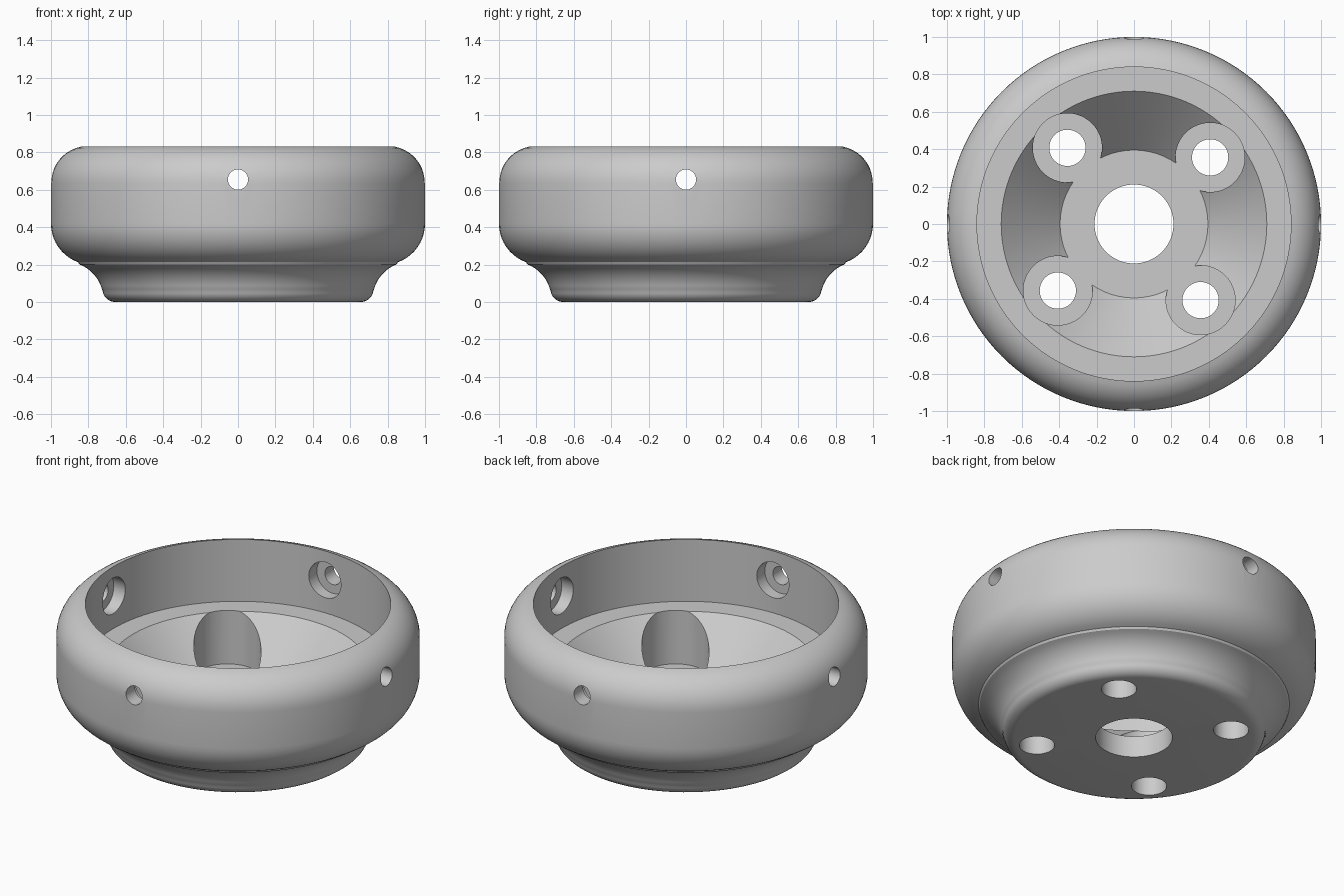
import bpy, bmesh, math
from mathutils import Matrix, Vector

if "Cube" in bpy.data.objects:
    bpy.data.objects.remove(bpy.data.objects["Cube"])

SEG = 128

grey = bpy.data.materials.new("plain_grey")
grey.diffuse_color = (0.6, 0.6, 0.6, 1)
grey.use_nodes = True
grey.node_tree.nodes["Principled BSDF"].inputs["Base Color"].default_value = grey.diffuse_color


def arc(cx, cz, r, a0, a1, n):
    """Points along an arc, angles in degrees."""
    out = []
    for i in range(n + 1):
        a = math.radians(a0 + (a1 - a0) * i / n)
        out.append((cx + r * math.cos(a), cz + r * math.sin(a)))
    return out


def finish(bm, name):
    bmesh.ops.recalc_face_normals(bm, faces=bm.faces)
    me = bpy.data.meshes.new(name)
    bm.to_mesh(me)
    bm.free()
    me.materials.append(grey)
    ob = bpy.data.objects.new(name, me)
    bpy.context.collection.objects.link(ob)
    return ob


def lathe(profile, name):
    """Revolve a closed (radius, z) profile around the z axis."""
    bm = bmesh.new()
    rings = []
    for i in range(SEG):
        a = 2 * math.pi * i / SEG
        rings.append([bm.verts.new((r * math.cos(a), r * math.sin(a), z))
                      for r, z in profile])
    n = len(profile)
    for i in range(SEG):
        p, q = rings[i], rings[(i + 1) % SEG]
        for j in range(n):
            k = (j + 1) % n
            bm.faces.new((p[j], q[j], q[k], p[k]))
    return finish(bm, name)


def cut_cylinder(body, name, start, end, radius):
    """Drill a cylinder from start to end out of the body."""
    start, end = Vector(start), Vector(end)
    d = end - start
    bm = bmesh.new()
    rot = d.to_track_quat('Z', 'Y').to_matrix().to_4x4()
    bmesh.ops.create_cone(bm, cap_ends=True, segments=48, radius1=radius,
                          radius2=radius, depth=d.length,
                          matrix=Matrix.Translation((start + end) / 2) @ rot)
    cutter = finish(bm, name)
    cutter.hide_render = True
    bpy.context.view_layer.objects.active = body
    mod = body.modifiers.new(name, 'BOOLEAN')
    mod.operation = 'DIFFERENCE'
    mod.solver = 'EXACT'
    mod.object = cutter
    bpy.ops.object.modifier_apply(modifier=name)
    bpy.data.objects.remove(cutter)


# Housing: stepped cup with rounded rim, necked foot and conical floor
FLOOR = 0.13
profile = [(0.211, 0.0)]
profile += arc(0.655, 0.07, 0.07, -90, -5, 6)         # foot rounding
profile += arc(0.92, 0.015, 0.20, 165, 111, 8)        # concave neck
profile += arc(0.78, 0.42, 0.22, -70, 0, 10)          # lower shoulder
profile += arc(0.80, 0.635, 0.20, 0, 78.5, 10)        # rounded rim
profile += [(0.84, 0.455), (0.71, 0.455),             # inner wall and ledge
            (0.395, FLOOR), (0.211, FLOOR)]           # cone and floor
housing = lathe(profile, "housing")

# Four floor pockets with through holes
for i in range(4):
    p = Matrix.Rotation(math.pi / 2 * i, 3, 'Z') @ Vector((0.407, 0.356, 0))
    up = Vector((0, 0, 1))
    cut_cylinder(housing, "pocket_cutter", p + up * FLOOR, p + up * 0.7, 0.185)
    cut_cylinder(housing, "floor_hole_cutter", p - up * 0.1, p + up * 0.3, 0.097)

# Four side screw holes, counterbored from inside
for i in range(4):
    d = Matrix.Rotation(math.pi / 2 * i, 3, 'Z') @ Vector((1, 0, 0))
    z = Vector((0, 0, 0.655))
    cut_cylinder(housing, "counterbore_cutter", d * 0.6 + z, d * 0.91 + z, 0.108)
    cut_cylinder(housing, "screw_hole_cutter", d * 0.6 + z, d * 1.1 + z, 0.054)

# Smooth shading with sharp edges kept
bpy.ops.object.select_all(action='DESELECT')
housing.select_set(True)
bpy.context.view_layer.objects.active = housing
bpy.ops.object.shade_smooth_by_angle(angle=math.radians(30))
